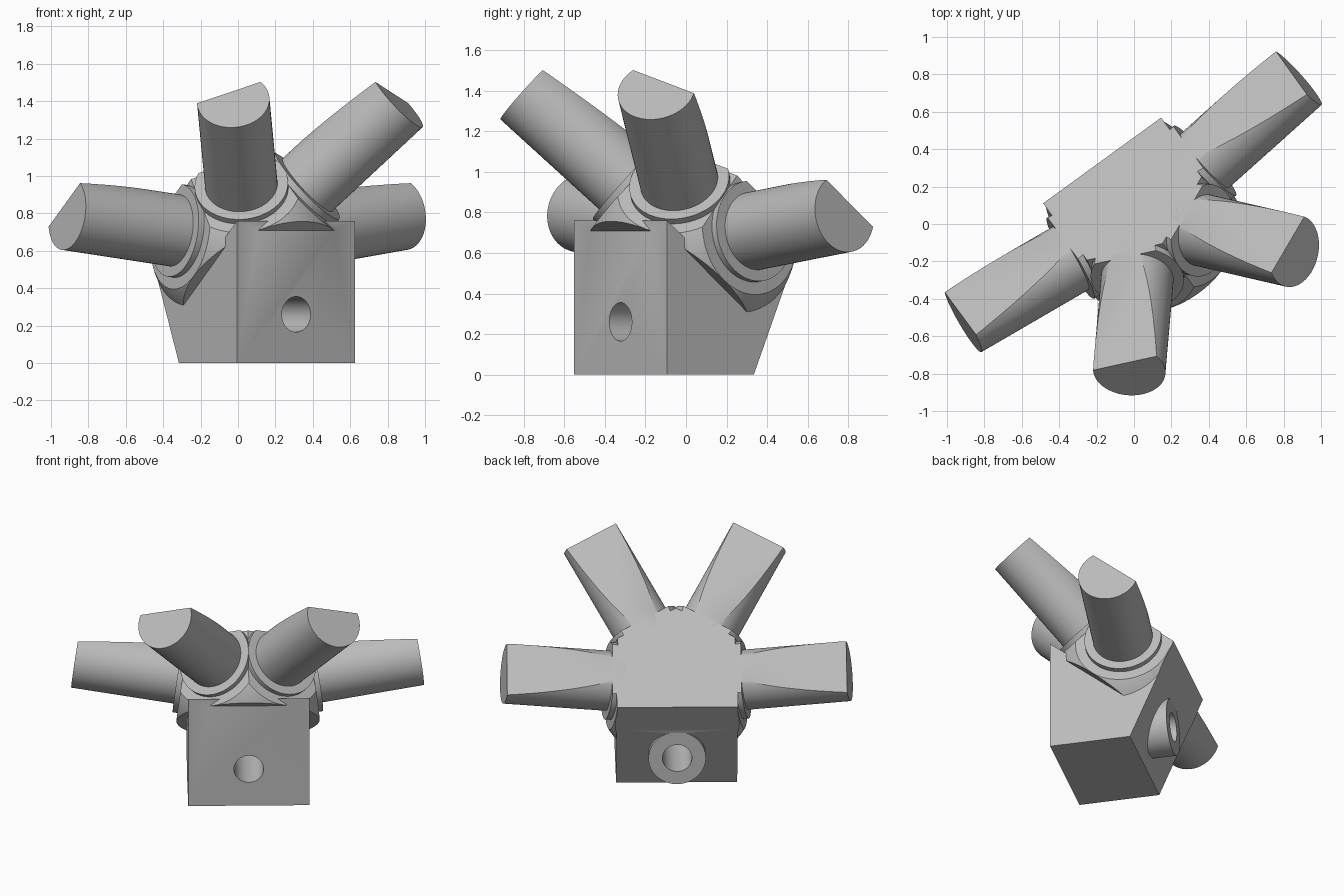
import bpy, bmesh
from math import radians
from mathutils import Matrix, Vector

if "Cube" in bpy.data.objects:
    bpy.data.objects.remove(bpy.data.objects["Cube"], do_unlink=True)

grey = bpy.data.materials.new("plain_grey")
grey.use_nodes = True
grey.diffuse_color = (0.5, 0.5, 0.5, 1)
grey.node_tree.nodes["Principled BSDF"].inputs["Base Color"].default_value = (0.5, 0.5, 0.5, 1)

# Frames: base block turned in plan, hub tilted on top of it
BASE = Matrix.Translation((0.311, -0.323, 0)) @ Matrix.Rotation(radians(36), 4, "Z")
HUB = BASE @ Matrix.Translation((0, 0.45, 0.65)) @ Matrix.Rotation(radians(-39.35), 4, "X")
TOP, BOTTOM = 0.248, -0.24
LEG_RADIUS, LEG_END = 0.194, 1.12
ANGLES = {"front_right": -29.5, "front_left": 29.5, "rear_right": -89.7, "rear_left": 89.7}


def make(name, bm):
    bmesh.ops.recalc_face_normals(bm, faces=bm.faces)
    mesh = bpy.data.meshes.new(name)
    bm.to_mesh(mesh)
    bm.free()
    mesh.materials.append(grey)
    obj = bpy.data.objects.new(name, mesh)
    bpy.context.collection.objects.link(obj)
    return obj


def cylinder(name, frame, radius, start, end):
    bm = bmesh.new()
    place = frame @ Matrix.Translation((0, 0, (start + end) / 2))
    bmesh.ops.create_cone(bm, cap_ends=True, segments=64, radius1=radius,
                          radius2=radius, depth=end - start, matrix=place)
    return make(name, bm)


def slice_off(obj, frame, point, normal):
    """Remove everything on the normal's side of a plane and close the cut."""
    bm = bmesh.new()
    bm.from_mesh(obj.data)
    cut = bmesh.ops.bisect_plane(
        bm, geom=bm.verts[:] + bm.edges[:] + bm.faces[:], dist=1e-5,
        plane_co=frame @ Vector(point), plane_no=frame.to_3x3() @ Vector(normal),
        clear_outer=True)
    edges = [e for e in cut["geom_cut"] if isinstance(e, bmesh.types.BMEdge)]
    if edges:
        bmesh.ops.edgeloop_fill(bm, edges=edges)
    bmesh.ops.recalc_face_normals(bm, faces=bm.faces)
    bm.to_mesh(obj.data)
    bm.free()


def combine(obj, other, operation):
    mod = obj.modifiers.new(operation.lower(), "BOOLEAN")
    mod.operation, mod.solver, mod.object = operation, "EXACT", other
    other.hide_render = True
    bpy.context.view_layer.objects.active = obj
    bpy.ops.object.modifier_apply(modifier=mod.name)
    bpy.data.objects.remove(other, do_unlink=True)


def smooth(obj):
    bpy.ops.object.select_all(action="DESELECT")
    obj.select_set(True)
    bpy.context.view_layer.objects.active = obj
    bpy.ops.object.shade_smooth_by_angle(angle=radians(30))


def leg_frame(angle):
    return HUB @ Matrix.Rotation(radians(angle), 4, "Z") @ Matrix.Rotation(radians(80.5), 4, "X")


# Block: side profile extruded across the width
profile = [(0, 0), (1, 0), (1, 1), (0.6, 1.2), (0.35, 0.48), (0, 0.76)]
bm = bmesh.new()
face = bm.faces.new([bm.verts.new((-0.39, y, z)) for y, z in profile])
side = bmesh.ops.extrude_face_region(bm, geom=[face])["geom"]
bmesh.ops.translate(bm, vec=(0.78, 0, 0),
                    verts=[v for v in side if isinstance(v, bmesh.types.BMVert)])
bm.transform(BASE)
body = make("hub_body", bm)

# Rounded hub, flat underneath
bm = bmesh.new()
bmesh.ops.create_uvsphere(bm, u_segments=72, v_segments=36, radius=0.52, matrix=HUB)
ball = make("hub_ball", bm)
slice_off(ball, HUB, (0, 0, BOTTOM), (0, 0, -1))

# Flat seats on the hub, one behind each leg
for angle in ANGLES.values():
    combine(ball, cylinder("seat_cutter", leg_frame(angle), 0.32, 0.415, 0.9), "DIFFERENCE")
combine(body, ball, "UNION")

# Sloping back wall and flat tilted top
slice_off(body, BASE, (0, 0.53, 0), (0, 0.67, -0.29))
slice_off(body, HUB, (0, 0, TOP), (0, 0, 1))

# Boss on the back wall and the through hole
AXLE = BASE @ Matrix.Translation((0, 0, 0.26)) @ Matrix.Rotation(radians(-90), 4, "X")
combine(body, cylinder("boss", AXLE, 0.185, 0.4, 0.72), "UNION")
combine(body, cylinder("hole_cutter", AXLE, 0.095, -0.2, 1.2), "DIFFERENCE")
smooth(body)

# Legs with collars, all trimmed by the same tilted top plane
for label, angle in ANGLES.items():
    frame = leg_frame(angle)
    for part in (cylinder(label + "_collar", frame, 0.25, 0.38, 0.45),
                 cylinder(label + "_leg", frame, LEG_RADIUS, 0.36, LEG_END)):
        slice_off(part, HUB, (0, 0, TOP), (0, 0, 1))
        smooth(part)
